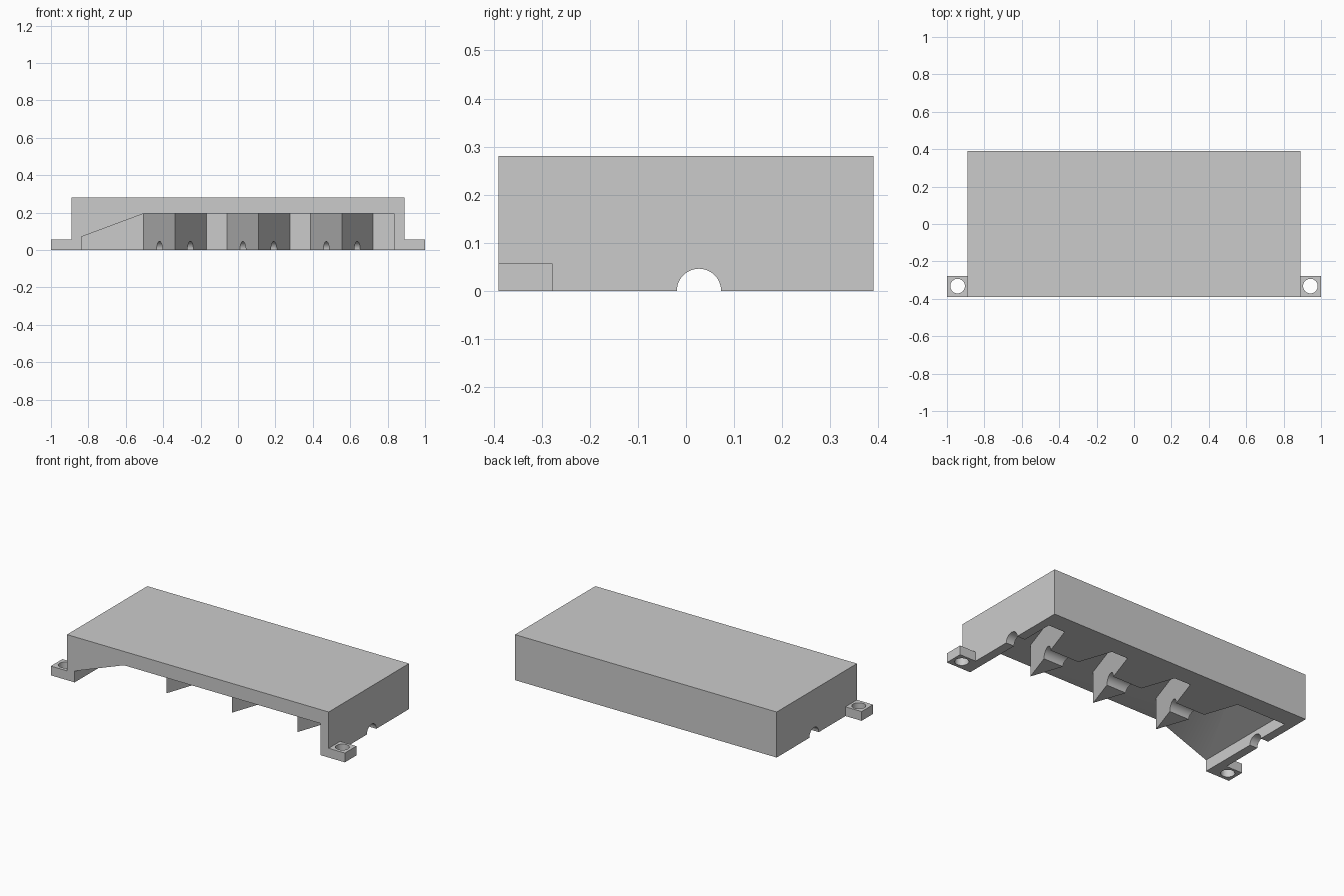
import bpy
import bmesh
import math
from mathutils import Matrix

cube = bpy.data.objects.get("Cube")
if cube:
    bpy.data.objects.remove(cube)

# Single flat grey
grey = bpy.data.materials.new("plain grey")
grey.use_nodes = True
colour = (0.6, 0.6, 0.6, 1)
grey.diffuse_color = colour
grey.node_tree.nodes["Principled BSDF"].inputs["Base Color"].default_value = colour


def prism(name, points, axis, start, end):
    """Extrude an outline: (x, z) points along y, (x, y) along z or (y, z) along x."""
    place = {"x": lambda u, v: (start, u, v),
             "y": lambda u, v: (u, start, v),
             "z": lambda u, v: (u, v, start)}[axis]
    bm = bmesh.new()
    face = bm.faces.new([bm.verts.new(place(u, v)) for u, v in points])
    new = bmesh.ops.extrude_face_region(bm, geom=[face])["geom"]
    shift = [(end - start) * (axis == a) for a in "xyz"]
    bmesh.ops.translate(bm, vec=shift, verts=[g for g in new if isinstance(g, bmesh.types.BMVert)])
    bmesh.ops.recalc_face_normals(bm, faces=bm.faces)
    mesh = bpy.data.meshes.new(name)
    bm.to_mesh(mesh)
    bm.free()
    mesh.materials.append(grey)
    obj = bpy.data.objects.new(name, mesh)
    bpy.context.collection.objects.link(obj)
    return obj


def rect(u0, u1, v0, v1):
    return [(u0, v0), (u1, v0), (u1, v1), (u0, v1)]


def circle(u, v, r, n):
    return [(u + r * math.cos(2 * math.pi * i / n), v + r * math.sin(2 * math.pi * i / n))
            for i in range(n)]


def combine(target, other, operation):
    """Apply a boolean to the target and discard the helper."""
    other.hide_render = True
    mod = target.modifiers.new("combine", "BOOLEAN")
    mod.operation, mod.object, mod.solver = operation, other, "EXACT"
    graph = bpy.context.evaluated_depsgraph_get()
    result = bpy.data.meshes.new_from_object(target.evaluated_get(graph))
    target.modifiers.clear()
    target.data = result
    bpy.data.objects.remove(other)


W, D, H = 0.89, 0.39, 0.28
BACK, TIP = 0.275, -0.215

# Outer block with a mounting lug at each front corner
housing = prism("housing", rect(-W, W, -D, D), "z", 0, H)
for side in (-1, 1):
    xs = sorted((side * (W - 0.02), side))
    combine(housing, prism("lug", rect(*xs, -D, -0.278), "z", 0, 0.057), "UNION")

# Cavity open to the front and below, with a sloped ceiling at one end
ceiling = [(-0.838, -0.1), (0.835, -0.1), (0.835, 0.195), (-0.503, 0.195), (-0.838, 0.07)]
cavity = prism("cavity", ceiling, "y", -D - 0.1, BACK)

# Three pointed dividers are left standing inside the cavity
for x in (-0.337, 0.109, 0.555):
    half, extra = 0.168, 0.1
    grow = half * (BACK + extra - TIP) / (BACK - TIP)
    outline = [(x, TIP), (x + grow, BACK + extra), (x - grow, BACK + extra)]
    combine(cavity, prism("divider", outline, "z", -0.3, 0.5), "DIFFERENCE")
combine(housing, cavity, "DIFFERENCE")

# Round groove running through walls and dividers
combine(housing, prism("groove", circle(0.027, 0, 0.046, 48), "x", -1.2, 1.2), "DIFFERENCE")

# Screw holes in the lugs
for side in (-1, 1):
    hole = prism("screw_hole", circle(side * 0.943, -0.332, 0.039, 32), "z", -0.1, 0.2)
    combine(housing, hole, "DIFFERENCE")

# Smooth round bores, sharp corners elsewhere
bpy.ops.object.select_all(action="DESELECT")
housing.select_set(True)
bpy.context.view_layer.objects.active = housing
bpy.ops.object.shade_smooth_by_angle(angle=math.radians(25))
